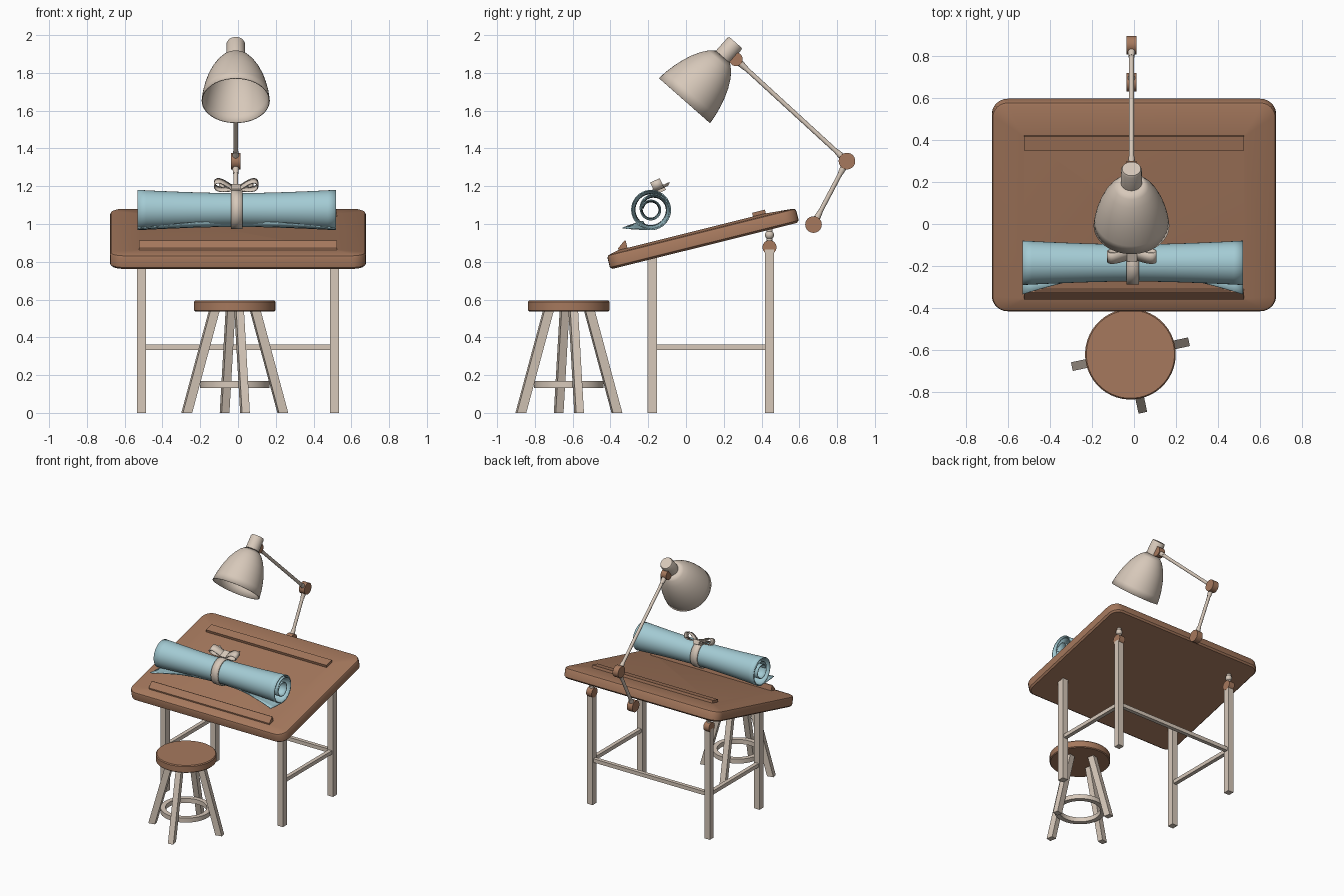
import bpy, bmesh, math
from mathutils import Vector, Matrix

old = bpy.data.objects.get("Cube")
if old:
    bpy.data.objects.remove(old)


def material(name, rgb):
    m = bpy.data.materials.new(name)
    m.use_nodes = True
    col = (*rgb, 1.0)
    m.diffuse_color = col
    m.node_tree.nodes["Principled BSDF"].inputs["Base Color"].default_value = col
    return m


WOOD = material("brown wood", (0.38, 0.19, 0.11))
CREAM = material("cream paint", (0.68, 0.58, 0.49))
BLUE = material("pale blue paper", (0.37, 0.6, 0.66))
parts = []


def add(name, bm, mat, matrix=None, solid=0):
    """Turn a bmesh into a named object, optionally thickened."""
    if matrix:
        bm.transform(matrix)
    bmesh.ops.recalc_face_normals(bm, faces=bm.faces)
    me = bpy.data.meshes.new(name)
    bm.to_mesh(me)
    bm.free()
    me.materials.append(mat)
    ob = bpy.data.objects.new(name, me)
    bpy.context.collection.objects.link(ob)
    if solid:
        mod = ob.modifiers.new("thickness", 'SOLIDIFY')
        mod.thickness = solid
        mod.offset = 0
    parts.append(ob)
    return ob


def loft(rings, closed=True, caps=True):
    """Skin between rings of equally many points."""
    bm = bmesh.new()
    vs = [[bm.verts.new(p) for p in r] for r in rings]
    n = len(vs[0])
    for a, b in zip(vs, vs[1:]):
        for i in range(n if closed else n - 1):
            j = (i + 1) % n
            bm.faces.new((a[i], a[j], b[j], b[i]))
    if caps:
        bm.faces.new(vs[0])
        bm.faces.new(vs[-1])
    return bm


def circle(r, z, n=40):
    return [(r * math.cos(2 * math.pi * i / n), r * math.sin(2 * math.pi * i / n), z)
            for i in range(n)]


def rounded_rect(x0, x1, y0, y1, r, z, seg=6):
    pts = []
    corners = ((x1 - r, y1 - r), (x0 + r, y1 - r), (x0 + r, y0 + r), (x1 - r, y0 + r))
    for k, (cx, cy) in enumerate(corners):
        for i in range(seg + 1):
            a = math.pi / 2 * (k + i / seg)
            pts.append((cx + r * math.cos(a), cy + r * math.sin(a), z))
    return pts


def box(name, x0, x1, y0, y1, z0, z1, mat, matrix=None):
    rings = [[(x0, y0, z), (x1, y0, z), (x1, y1, z), (x0, y1, z)] for z in (z0, z1)]
    return add(name, loft(rings), mat, matrix)


def rod(name, a, b, r1, r2, mat, n=20):
    a, b = Vector(a), Vector(b)
    d = b - a
    rot = d.to_track_quat('Z', 'Y').to_matrix().to_4x4()
    return add(name, loft([circle(r1, 0, n), circle(r2, d.length, n)]), mat,
               Matrix.Translation(a) @ rot)


def hinge(name, x, y, z, r, w=0.024):
    return rod(name, (x - w, y, z), (x + w, y, z), r, r, WOOD, 28)


# Tilted table top with a raised middle panel
TILT = Matrix.Translation((0, 0.09, 0.922)) @ Matrix.Rotation(math.radians(14), 4, 'X')
HX, HY = 0.677, 0.515
slab = [rounded_rect(-HX + e, HX - e, -HY + e, HY - e, 0.075 - e, z)
        for e, z in ((0.012, -0.039), (0, -0.028), (0, 0.024), (0.005, 0.034), (0.016, 0.039))]
slab.append(rounded_rect(-0.525, 0.525, -0.448, 0.352, 0.003, 0.05))
add("table_top", loft(slab), WOOD, TILT)

# Ledges on the table top
wedge = [[(x, -0.45, 0.045), (x, -0.448, 0.06), (x, -0.405, 0.092), (x, -0.4, 0.09),
          (x, -0.4, 0.045)] for x in (-0.525, 0.525)]
add("front_ledge", loft(wedge), WOOD, TILT)
box("rear_ledge", -0.525, 0.525, 0.285, 0.355, 0.04, 0.07, WOOD, TILT)

# Table legs, pivots and rails
for s, side in ((1, "left"), (-1, "right")):
    xa, xb = sorted((s * 0.487, s * 0.534))
    xm = s * 0.51
    box(side + "_front_leg", xa, xb, -0.204, -0.153, 0, 0.825, CREAM)
    box(side + "_rear_leg", xa, xb, 0.418, 0.466, 0, 0.865, CREAM)
    hinge(side + "_leg_pivot", xm, 0.442, 0.877, 0.037)
    rod(side + "_pivot_stem", (xm, 0.442, 0.9), (xm, 0.442, 0.975), 0.016, 0.016, CREAM)
    bm = bmesh.new()
    bmesh.ops.create_uvsphere(bm, u_segments=20, v_segments=12, radius=0.024)
    add(side + "_pivot_knob", bm, CREAM, Matrix.Translation((xm, 0.442, 0.942)))
    box(side + "_rail", xm - 0.015, xm + 0.015, -0.155, 0.42, 0.333, 0.362, CREAM)
box("rear_rail", -0.489, 0.489, 0.427, 0.457, 0.333, 0.362, CREAM)

# Stool
STOOL = Matrix.Translation((-0.017, -0.62, 0)) @ Matrix.Rotation(math.radians(12), 4, 'Z')
add("stool_seat", loft([circle(r, z, 48) for r, z in (
    (0.21, 0.537), (0.216, 0.543), (0.216, 0.588), (0.21, 0.595))]), WOOD, STOOL)
for k in range(4):
    leg = [[(c - 0.025, -0.021, z), (c + 0.025, -0.021, z), (c + 0.025, 0.021, z),
            (c - 0.025, 0.021, z)] for c, z in ((0.26, 0), (0.11, 0.545))]
    add("stool_leg_%d" % (k + 1), loft(leg), CREAM,
        STOOL @ Matrix.Rotation(k * math.pi / 2, 4, 'Z'))
ring = [circle(r, z) for r, z in ((0.148, 0.133), (0.184, 0.133), (0.184, 0.168),
                                  (0.148, 0.168), (0.148, 0.133))]
bm = loft(ring, caps=False)
bmesh.ops.remove_doubles(bm, verts=bm.verts, dist=1e-5)
add("stool_foot_ring", bm, CREAM, STOOL)


# Rolled paper: spiral section, flared towards its ends, with a loose flap
def spiral(x):
    flare = abs(x / 0.525) ** 1.6
    k = 0.83 + 0.17 * flare
    pts = []
    turns = 2.75
    for i in range(111):
        t = turns * i / 110
        u = min(max((t - 0.9) / 0.6, 0), 1)
        r = 0.05 + 0.043 * u * u * (3 - 2 * u) + 0.012 * t / turns
        a = math.radians(-100) + 2 * math.pi * (turns - t)
        pts.append((x, k * r * math.cos(a), k * r * math.sin(a)))
    for i in (1, 2, 3):
        y = -0.02 - i * 0.035 * flare - i * 0.008
        pts.append((x, y, pts[110][2] + 0.003 * i * i * (1 - 0.7 * flare)))
    return pts


ROLL = Matrix.Translation((-0.006, -0.186, 1.075))
xs = [0.525 * i / 12 for i in range(-12, 13)]
add("paper_roll", loft([spiral(x) for x in xs], closed=False, caps=False), BLUE, ROLL, 0.006)

# Ribbon band and bow
band = loft([circle(0.098, -0.03), circle(0.098, 0.03)], caps=False)
add("ribbon_band", band, CREAM, ROLL @ Matrix.Rotation(math.pi / 2, 4, 'Y'), 0.008)
BOW = Matrix.Translation((-0.01, -0.14, 1.178)) @ Matrix.Rotation(math.radians(25), 4, 'X')
for s, side in ((1, "left"), (-1, "right")):
    section = []
    for i in range(25):
        a = 2 * math.pi * i / 24
        u, v = 0.055 * (1 - math.cos(a)), 0.024 * math.sin(a) * (1 - math.cos(a)) / 1.3
        section.append((s * (u + 0.005), u * 0.45 - u * u * 1.6 + v + 0.005))
    loop = [[(x, y, z) for x, z in section] for y in (-0.028, 0.028)]
    add(side + "_bow_loop", loft(loop, closed=False, caps=False), CREAM, BOW, 0.006)
    tail = [[(s * u, y + u * 0.5, z) for u, z in ((0, 0.005), (0.03, 0.012), (0.06, 0.005),
                                                 (0.09, 0.016))] for y in (-0.02, 0.02)]
    add(side + "_bow_tail", loft(tail, closed=False, caps=False), CREAM, BOW, 0.005)
box("bow_knot", -0.024, 0.024, -0.032, 0.032, -0.012, 0.022, CREAM, BOW)

# Lamp shade and neck
LX = -0.012
axis = Vector((0, 0.66, 0.75)).normalized()
LAMP = Matrix.Translation((LX, -0.008, 1.653)) @ axis.to_track_quat('Z', 'Y').to_matrix().to_4x4()
shade = [circle(r, z, 48) for r, z in (
    (0.178, 0), (0.172, 0.05), (0.162, 0.1), (0.148, 0.15), (0.129, 0.2),
    (0.105, 0.245), (0.08, 0.28), (0.046, 0.308))]
add("lamp_shade", loft(shade, caps=False), CREAM, LAMP, 0.005)
add("lamp_neck", loft([circle(r, z) for r, z in (
    (0.05, 0.295), (0.049, 0.4), (0.044, 0.41))]), CREAM, LAMP)

# Lamp arm with hinges
head, elbow, base = (Vector((LX, y, z)) for y, z in ((0.264, 1.872), (0.852, 1.333), (0.675, 0.997)))
for name, p, r in (("lamp_head_hinge", head, 0.036), ("lamp_elbow_hinge", elbow, 0.044),
                   ("lamp_base_hinge", base, 0.044)):
    hinge(name, *p, r)
for name, a, b in (("upper_arm", head, elbow), ("lower_arm", base, elbow)):
    rod(name, a, b, 0.012, 0.012, CREAM)
    d = (b - a).normalized()
    rod(name + "_lower_socket", a, a + d * 0.075, 0.021, 0.014, CREAM)
    rod(name + "_upper_socket", b, b - d * 0.075, 0.021, 0.014, CREAM)

# Smooth shading with sharp edges kept
bpy.ops.object.select_all(action='DESELECT')
for ob in parts:
    ob.select_set(True)
bpy.context.view_layer.objects.active = parts[0]
bpy.ops.object.shade_smooth_by_angle(angle=math.radians(35))
